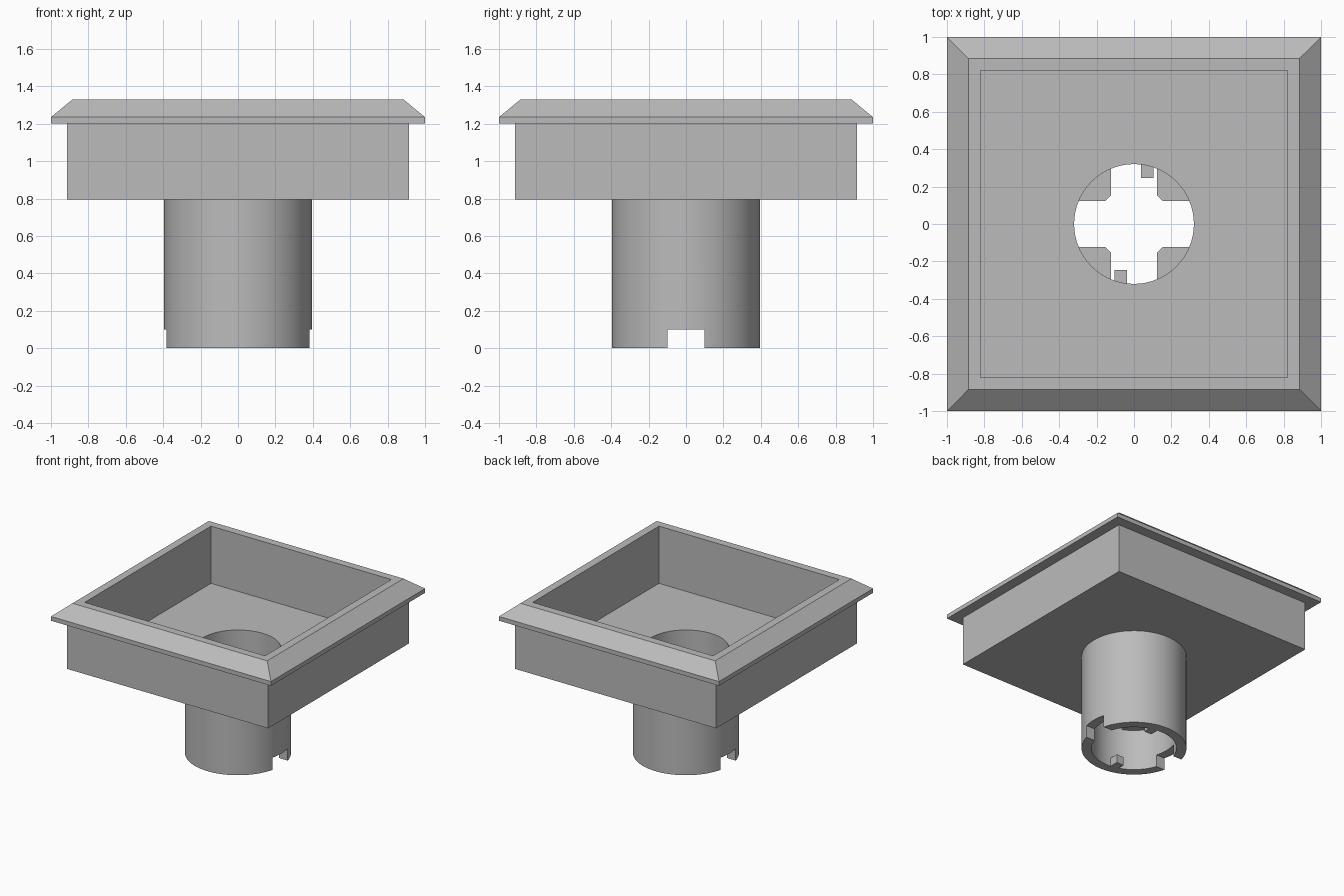
import bpy, bmesh
from math import sin, cos, asin, pi, radians

if "Cube" in bpy.data.objects:
    bpy.data.objects.remove(bpy.data.objects["Cube"], do_unlink=True)

grey = bpy.data.materials.new("plain grey")
grey.use_nodes = True
colour = (0.5, 0.5, 0.5, 1)
grey.diffuse_color = colour
grey.node_tree.nodes["Principled BSDF"].inputs["Base Color"].default_value = colour


def make_object(name, bm):
    bmesh.ops.recalc_face_normals(bm, faces=bm.faces)
    mesh = bpy.data.meshes.new(name)
    bm.to_mesh(mesh)
    bm.free()
    mesh.materials.append(grey)
    ob = bpy.data.objects.new(name, mesh)
    bpy.context.collection.objects.link(ob)
    return ob


def ring_points(radius, sides):
    """Circle, or a square of the given half width when sides is 4."""
    if sides == 4:
        return [(radius * x, radius * y) for x, y in ((1, 1), (-1, 1), (-1, -1), (1, -1))]
    return [(radius * cos(2 * pi * i / sides), radius * sin(2 * pi * i / sides))
            for i in range(sides)]


def loft(name, profile, sides, closed):
    """Stack rings along a (radius, z) profile; cap the ends or join them."""
    bm = bmesh.new()
    rings = [[bm.verts.new((x, y, z)) for x, y in ring_points(r, sides)] for r, z in profile]
    pairs = list(zip(rings, rings[1:]))
    if closed:
        pairs.append((rings[-1], rings[0]))
    else:
        bm.faces.new(rings[0])
        bm.faces.new(rings[-1])
    for a, b in pairs:
        for i in range(sides):
            j = (i + 1) % sides
            bm.faces.new((a[i], a[j], b[j], b[i]))
    return make_object(name, bm)


def prism(name, outline, z0, z1):
    bm = bmesh.new()
    low = [bm.verts.new((x, y, z0)) for x, y in outline]
    high = [bm.verts.new((x, y, z1)) for x, y in outline]
    bm.faces.new(low)
    bm.faces.new(high)
    for i in range(len(low)):
        j = (i + 1) % len(low)
        bm.faces.new((low[i], low[j], high[j], high[i]))
    return make_object(name, bm)


def rectangle(x0, x1, y0, y1):
    return [(x0, y0), (x1, y0), (x1, y1), (x0, y1)]


def cut(ob, cutter):
    mod = ob.modifiers.new("cut", 'BOOLEAN')
    mod.operation, mod.solver, mod.object = 'DIFFERENCE', 'EXACT', cutter
    bpy.context.view_layer.objects.active = ob
    bpy.ops.object.modifier_apply(modifier=mod.name)
    bpy.data.objects.remove(cutter, do_unlink=True)


BORE, TUBE, SIDES = 0.32, 0.395, 96
BOTTOM, FLOOR, LIP, TOP = 0.795, 0.86, 1.2, 1.33

# Square tray with a bevelled flange and a round hole in its floor
tray = loft("square_tray", [(0.915, BOTTOM), (0.915, LIP), (1, LIP), (1, 1.235),
                            (0.885, TOP), (0.82, TOP), (0.82, FLOOR)], 4, False)
cut(tray, loft("hole_cutter", [(BORE, 0.7), (BORE, 1)], SIDES, False))

# Round tube with a notch through each side of its lower end
tube = loft("round_tube", [(TUBE, 0), (TUBE, BOTTOM), (BORE, BOTTOM), (BORE, 0)], SIDES, True)
cut(tube, prism("notch_cutter", rectangle(-0.5, 0.5, -0.1, 0.1), -0.1, 0.1))

# Four corner webs inside the tube that leave a cross-shaped opening
edge, chamfer, reach = 0.123, 0.032, BORE + 0.01
start = asin(edge / reach)
steps = 16
angles = [start + (pi / 2 - 2 * start) * i / steps for i in range(steps + 1)]
web = [(reach * cos(a), reach * sin(a)) for a in angles]
web += [(edge, edge + chamfer), (edge + chamfer, edge)]
for i in range(4):
    prism(f"corner_web_{i + 1}", web, 0.34, 0.42).rotation_euler.z = i * pi / 2

# Two small locating tabs at the lower end of the bore
for name, turn in (("back_tab", 0), ("front_tab", pi)):
    prism(name, rectangle(0.037, 0.103, 0.245, 0.325), 0.0, 0.07).rotation_euler.z = turn

# Smooth the round wall and keep every edge crisp
bpy.ops.object.select_all(action='DESELECT')
tube.select_set(True)
tray.select_set(True)
bpy.context.view_layer.objects.active = tube
bpy.ops.object.shade_smooth_by_angle(angle=radians(30))
